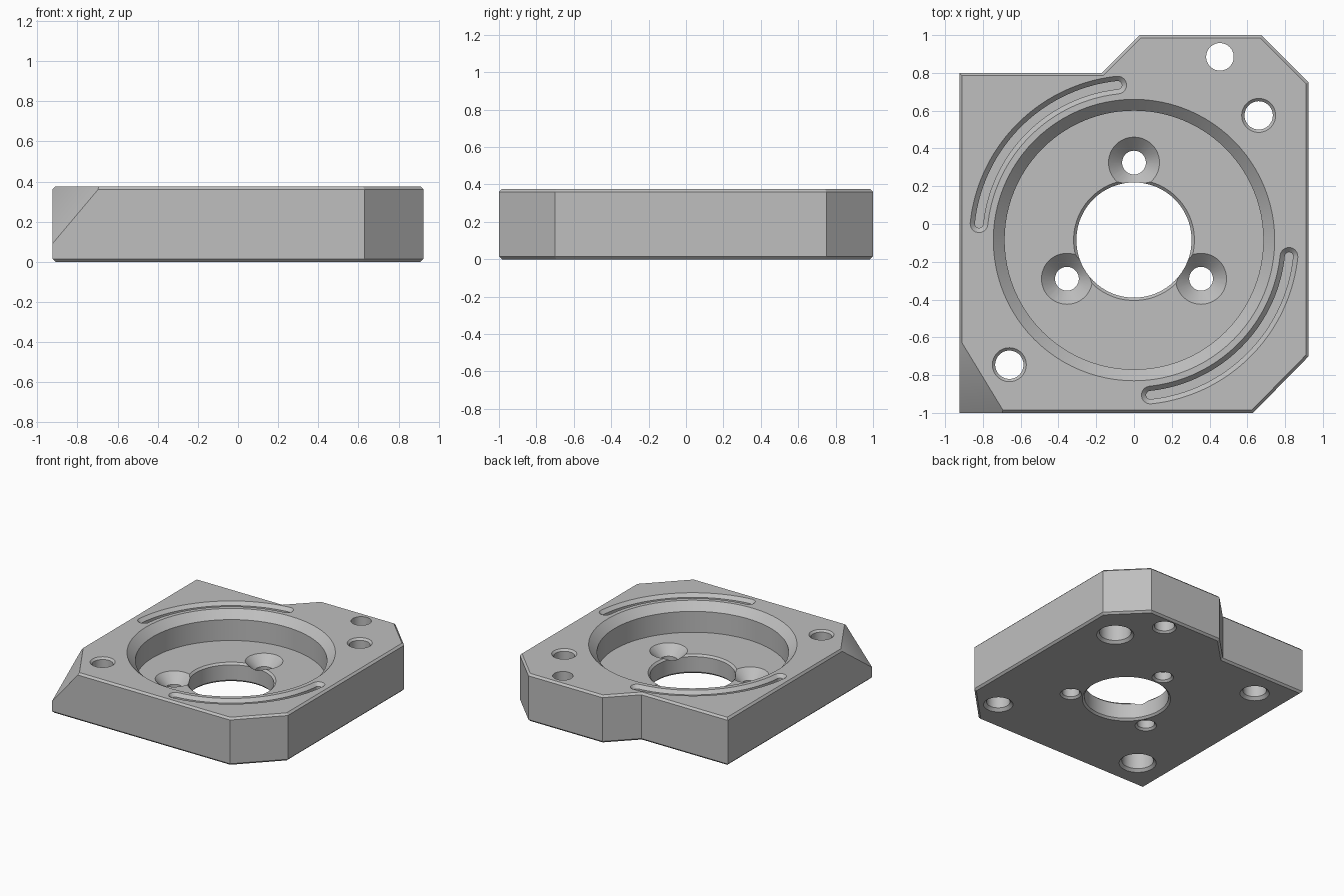
import bpy
import bmesh
from math import sin, cos, pi, radians
from mathutils import Vector

if "Cube" in bpy.data.objects:
    bpy.data.objects.remove(bpy.data.objects["Cube"])

H = 0.375        # plate thickness
FLOOR = 0.15     # height of the pocket floor
MID = -0.085     # y of the pocket axis
EDGE = 0.015     # small edge chamfer
E = 0.005        # cutter overshoot

steel = bpy.data.materials.new("plain_grey")
steel.use_nodes = True
grey = (0.52, 0.52, 0.52, 1)
steel.diffuse_color = grey
steel.node_tree.nodes["Principled BSDF"].inputs["Base Color"].default_value = grey


def add_object(name, bm):
    bmesh.ops.recalc_face_normals(bm, faces=bm.faces)
    mesh = bpy.data.meshes.new(name)
    bm.to_mesh(mesh)
    bm.free()
    mesh.materials.append(steel)
    ob = bpy.data.objects.new(name, mesh)
    bpy.context.collection.objects.link(ob)
    return ob


def loft(name, outlines):
    """Closed solid through (outline, z) levels, bottom to top."""
    bm = bmesh.new()
    rings = [[bm.verts.new((x, y, z)) for x, y in pts] for pts, z in outlines]
    for low, high in zip(rings, rings[1:]):
        for i in range(len(low)):
            j = (i + 1) % len(low)
            bm.faces.new((low[i], low[j], high[j], high[i]))
    bm.faces.new(rings[0][::-1])
    bm.faces.new(rings[-1])
    return add_object(name, bm)


def arc(cx, cy, r, start, end, n):
    return [(cx + r * cos(start + (end - start) * i / n),
             cy + r * sin(start + (end - start) * i / n)) for i in range(n + 1)]


def turned(name, x, y, profile, n=48):
    """Turned cutter from a (radius, z) profile."""
    return loft(name, [(arc(x, y, r, 0, 2 * pi, n)[:-1], z) for r, z in profile])


def slot_outline(half, start, end, r=0.825):
    """Curved slot with round ends."""
    tip = (r * cos(end), MID + r * sin(end))
    tail = (r * cos(start), MID + r * sin(start))
    return (arc(0, MID, r + half, start, end, 40)
            + arc(*tip, half, end, end + pi, 10)[1:-1]
            + arc(0, MID, r - half, end, start, 40)
            + arc(*tail, half, start + pi, start + 2 * pi, 10)[1:-1])


# Plate with chamfered rims
outline = [(-0.925, -1), (0.63, -1), (0.925, -0.7), (0.925, 0.75),
           (0.675, 1), (0.03, 1), (-0.17, 0.8), (-0.925, 0.8)]
bm = bmesh.new()
base = bm.faces.new([bm.verts.new((x, y, 0)) for x, y in outline])
top = bmesh.ops.extrude_face_region(bm, geom=[base])["geom"]
bmesh.ops.translate(bm, vec=(0, 0, H), verts=[v for v in top if isinstance(v, bmesh.types.BMVert)])
bmesh.ops.recalc_face_normals(bm, faces=bm.faces)
rims = [e for e in bm.edges if abs(e.verts[0].co.z - e.verts[1].co.z) < E]
bmesh.ops.bevel(bm, geom=rims, offset=EDGE, offset_type='OFFSET', segments=1, affect='EDGES')

# Sloping cut across the front corner
a, b, c = Vector((-0.925, -1, 0.09)), Vector((-0.685, -1, H)), Vector((-0.925, -0.605, H))
normal = (b - a).cross(c - a)
if normal.z < 0:
    normal.negate()
bmesh.ops.bisect_plane(bm, geom=bm.verts[:] + bm.edges[:] + bm.faces[:],
                       plane_co=a, plane_no=normal, clear_outer=True)
bmesh.ops.holes_fill(bm, edges=[e for e in bm.edges if e.is_boundary], sides=0)
plate = add_object("mounting_plate", bm)

# Stepped pocket and central bore
cutters = [turned("pocket_cutter", 0, MID, [
    (0.305 + EDGE + E, -E), (0.305, EDGE), (0.305, FLOOR - EDGE), (0.305 + EDGE, FLOOR),
    (0.685, FLOOR), (0.685, H - 0.06), (0.745 + E, H + E)], 96)]

# Three countersunk holes in the pocket floor
for k in range(3):
    t = radians(90 + 120 * k)
    cutters.append(turned("countersink_cutter", 0.41 * cos(t), MID + 0.41 * sin(t), [
        (0.063 + EDGE + E, -E), (0.063, EDGE), (0.063, FLOOR - 0.072),
        (0.135, FLOOR), (0.135, FLOOR + 0.04)]))

# Corner holes: two stepped through holes, two blind ones from below
for s in (1, -1):
    cutters.append(turned("through_hole_cutter", s * 0.66, MID + s * 0.66, [
        (0.135 + E, -E), (0.115, 0.02), (0.115, 0.2), (0.075, 0.2),
        (0.075, H - EDGE), (0.075 + EDGE + E, H + E)]))
    cutters.append(turned("blind_hole_cutter", s * 0.66, MID - s * 0.66, [
        (0.107 + E, -E), (0.085, 0.022), (0.085, 0.22)]))

# Plain hole near the back edge
cutters.append(turned("plain_hole_cutter", 0.455, 0.885, [
    (0.073 + EDGE + E, -E), (0.073, EDGE), (0.073, H + E)]))

# Two curved grooves around the pocket
for turn in (0, 180):
    span = radians(96 + turn), radians(174 + turn)
    cutters.append(loft("groove_cutter", [
        (slot_outline(half, *span), z)
        for half, z in ((0.022, H - 0.07), (0.022, H - 0.025), (0.047 + E, H + E))]))

# Cut everything out of the plate
bpy.ops.object.select_all(action='DESELECT')
plate.select_set(True)
bpy.context.view_layer.objects.active = plate
for cutter in cutters:
    cutter.hide_render = True
    mod = plate.modifiers.new("cut", 'BOOLEAN')
    mod.operation = 'DIFFERENCE'
    mod.solver = 'EXACT'
    mod.object = cutter
    bpy.ops.object.modifier_apply(modifier=mod.name)
    bpy.data.objects.remove(cutter)

bpy.ops.object.shade_smooth_by_angle(angle=radians(30))
